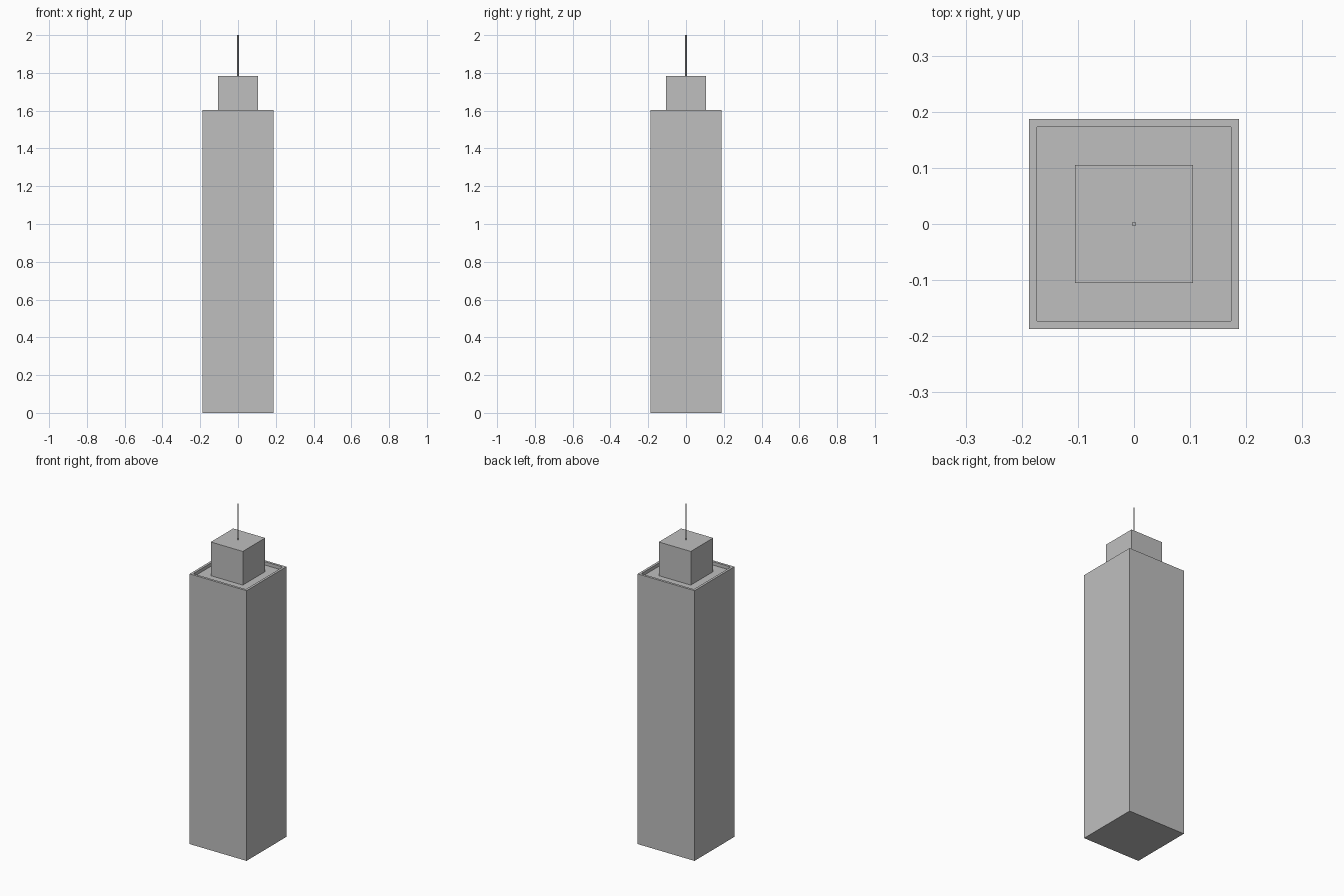
import bpy
import bmesh

cube = bpy.data.objects.get("Cube")
if cube:
    bpy.data.objects.remove(cube, do_unlink=True)

grey = bpy.data.materials.new("concrete_grey")
grey.use_nodes = True
colour = (0.52, 0.52, 0.52, 1)
grey.diffuse_color = colour
grey.node_tree.nodes["Principled BSDF"].inputs["Base Color"].default_value = colour

HALF = 0.187        # half width of the tower
ROOF = 1.604        # top of the parapet
RIM = 0.02          # parapet width
DEPTH = 0.02        # roof recess below the parapet
BLOCK_TOP = 1.784


def add_object(name, bm):
    mesh = bpy.data.meshes.new(name)
    bm.to_mesh(mesh)
    bm.free()
    mesh.materials.append(grey)
    obj = bpy.data.objects.new(name, mesh)
    bpy.context.collection.objects.link(obj)
    return obj


def box(half, bottom, top):
    bm = bmesh.new()
    bmesh.ops.create_cube(bm, size=1)
    bmesh.ops.scale(bm, vec=(2 * half, 2 * half, top - bottom), verts=bm.verts)
    bmesh.ops.translate(bm, vec=(0, 0, (top + bottom) / 2), verts=bm.verts)
    return bm


# Tower shaft with a sunken roof behind a parapet
bm = box(HALF, 0, ROOF)
roof = max(bm.faces, key=lambda f: f.calc_center_median().z)
bmesh.ops.inset_region(bm, faces=[roof], thickness=RIM)
walls = bmesh.ops.extrude_discrete_faces(bm, faces=[roof])["faces"]
bmesh.ops.translate(bm, vec=(0, 0, -DEPTH), verts=walls[0].verts)
bmesh.ops.recalc_face_normals(bm, faces=bm.faces)
add_object("tower_shaft", bm)

# Rooftop plant block
add_object("rooftop_block", box(0.105, ROOF - DEPTH, BLOCK_TOP))

# Antenna mast
bm = bmesh.new()
bmesh.ops.create_cone(bm, cap_ends=True, segments=12, radius1=0.004,
                      radius2=0.004, depth=2 - BLOCK_TOP)
bmesh.ops.translate(bm, vec=(0, 0, (2 + BLOCK_TOP) / 2), verts=bm.verts)
add_object("antenna_mast", bm)
